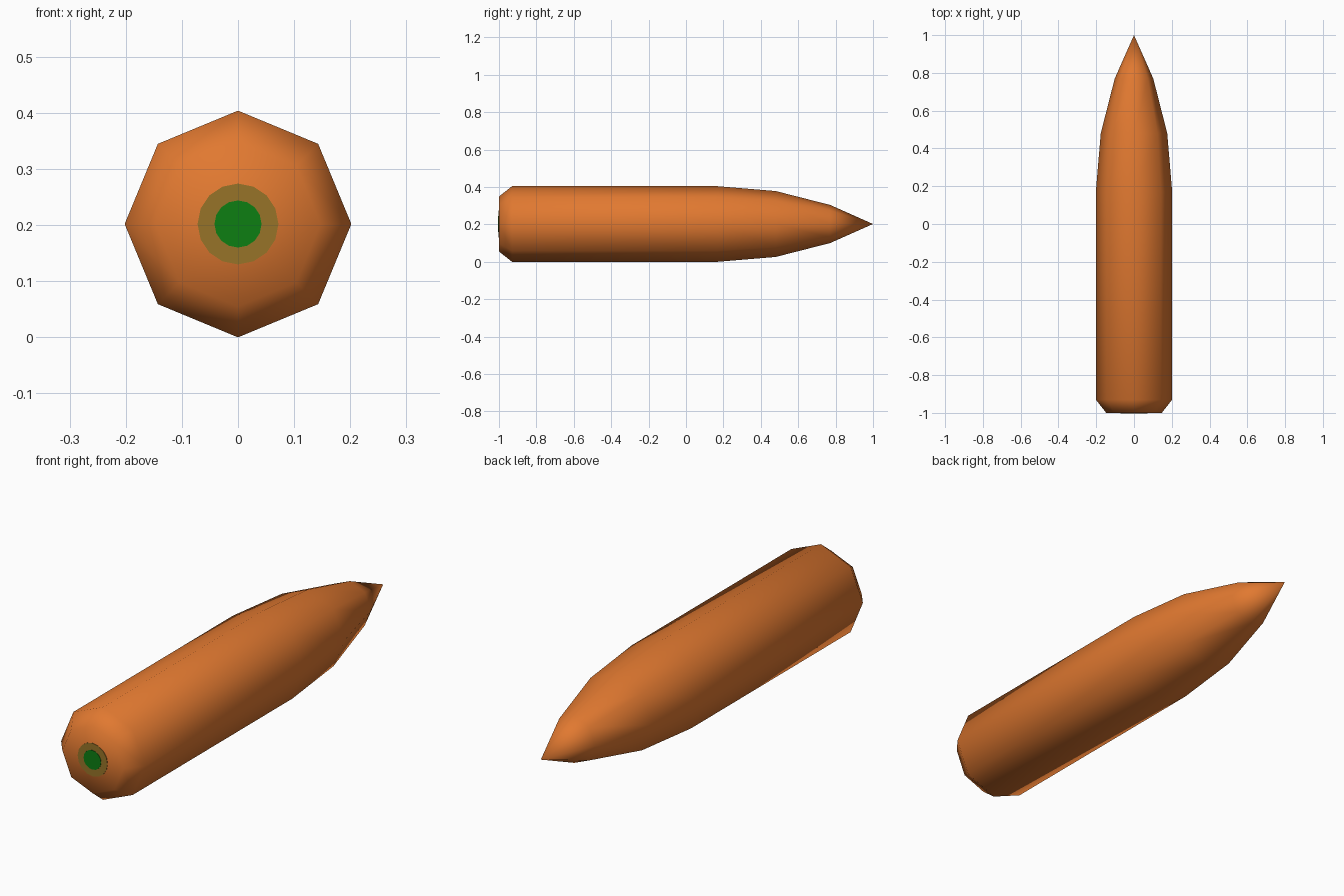
import bpy, bmesh, math
from mathutils import Matrix

cube = bpy.data.objects.get("Cube")
if cube:
    bpy.data.objects.remove(cube, do_unlink=True)

AXIS_Z = 0.202
SIDES = 8


def material(name, rgb):
    m = bpy.data.materials.new(name)
    m.use_nodes = True
    color = (*rgb, 1)
    m.diffuse_color = color
    m.node_tree.nodes["Principled BSDF"].inputs["Base Color"].default_value = color
    return m


def add_object(name, bm, mat):
    bmesh.ops.recalc_face_normals(bm, faces=bm.faces)
    mesh = bpy.data.meshes.new(name)
    bm.to_mesh(mesh)
    bm.free()
    mesh.materials.append(mat)
    obj = bpy.data.objects.new(name, mesh)
    bpy.context.collection.objects.link(obj)
    return obj


def disc(name, radius, depth, mat):
    """Thin round plate on the rear end, reaching out to y = -1 - depth."""
    bm = bmesh.new()
    turn = Matrix.Translation((0, -1 - depth / 2, AXIS_Z)) @ Matrix.Rotation(math.pi / 2, 4, "X")
    bmesh.ops.create_cone(bm, cap_ends=True, segments=16, radius1=radius,
                          radius2=radius, depth=depth, matrix=turn)
    return add_object(name, bm, mat)


orange = material("orange", (0.75, 0.19, 0.03))
olive = material("olive", (0.31, 0.175, 0.022))
green = material("green", (0.004, 0.21, 0.006))

# Body: eight-sided revolved profile of (y, radius) from blunt end to point
profile = [(-1, 0), (-1, 0.147), (-0.93, 0.202), (0.17, 0.202),
           (0.48, 0.176), (0.77, 0.102), (1, 0)]
bm = bmesh.new()
rings = []
for y, r in profile:
    count = SIDES if r else 1
    rings.append([bm.verts.new((r * math.sin(math.tau * i / SIDES), y,
                                AXIS_Z + r * math.cos(math.tau * i / SIDES)))
                  for i in range(count)])
for a, b in zip(rings, rings[1:]):
    for i in range(SIDES):
        j = (i + 1) % SIDES
        corners = [a[i % len(a)], a[j % len(a)], b[j % len(b)], b[i % len(b)]]
        bm.faces.new(list(dict.fromkeys(corners)))
body = add_object("body", bm, orange)
body.data.shade_smooth()

# Rear markings: ring and centre spot
disc("rear_ring", 0.072, 0.002, olive)
disc("rear_spot", 0.042, 0.004, green)
